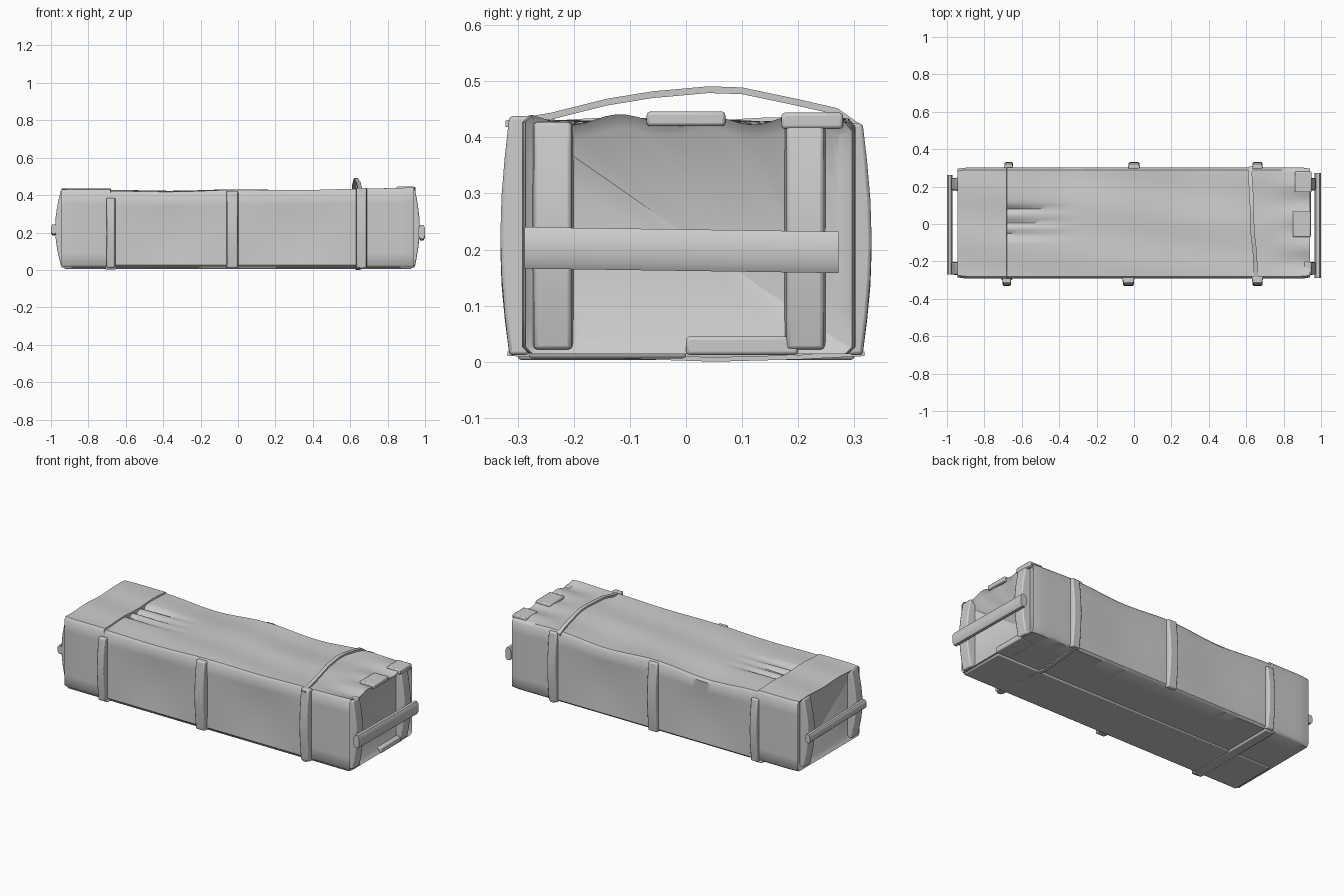
import bpy, bmesh, math
from math import sin, cos, pi, exp

if "Cube" in bpy.data.objects:
    bpy.data.objects.remove(bpy.data.objects["Cube"])


def loft(name, rings, inset=0.0, angle=40, bevel=0.0):
    """Skin a list of equal-length closed rings and cap both ends."""
    bm = bmesh.new()
    loops = [[bm.verts.new(p) for p in ring] for ring in rings]
    n = len(loops[0])
    for a, b in zip(loops, loops[1:]):
        for i in range(n):
            j = (i + 1) % n
            bm.faces.new((a[i], a[j], b[j], b[i]))
    caps = [bm.faces.new(loops[0][::-1]), bm.faces.new(loops[-1])]
    bmesh.ops.recalc_face_normals(bm, faces=bm.faces)
    if inset:
        bmesh.ops.inset_individual(bm, faces=caps, thickness=inset, depth=0)
        for f, d in zip(caps, (1, -1)):
            for v in f.verts:
                v.co.x += d * 0.02
    mesh = bpy.data.meshes.new(name)
    bm.to_mesh(mesh)
    bm.free()
    ob = bpy.data.objects.new(name, mesh)
    bpy.context.collection.objects.link(ob)
    if bevel:
        m = ob.modifiers.new("soft_edges", 'BEVEL')
        m.width = bevel
        m.segments = 2
    bpy.ops.object.select_all(action='DESELECT')
    ob.select_set(True)
    bpy.context.view_layer.objects.active = ob
    bpy.ops.object.shade_smooth_by_angle(angle=math.radians(angle))
    return ob


def bump(v, centre, width):
    return exp(-((v - centre) / width) ** 2)


# Wrapped body: cross-sections along x, sagging between the battens
def sag(x):
    return sin(pi * (x + 0.68) / 0.67) ** 2 if -0.68 < x < 0.66 else 0.0


def top_z(x, y):
    z = 0.428 + 0.005 * x
    z -= sag(x) * (0.006 + 0.014 * max(0, y / 0.3))
    z += 0.003 * sin(22 * y + 3 * x)
    if x < -0.68:                                   # folded flap
        z += 0.008
    elif x < -0.3:                                  # pleats under the flap
        fade = (-0.3 - x) / 0.38
        z -= 0.022 * fade * sum(bump(y, c, 0.016) for c in (0.08, 0.01, -0.06))
    if x > 0.7:                                     # gathered end
        z += 0.008 * sin(38 * y) * (x - 0.7) / 0.24
    return z


def body_ring(x):
    end = max(0, abs(x) - 0.9) * 0.15
    s = 0.010 * sag(x)
    yf, yb = -0.292 + end, 0.302 - end
    ring = []
    for i in range(31):
        y = yf + 0.012 + (yb - yf - 0.024) * i / 30
        ring.append((x, y, top_z(x, y)))
    zb, zf = top_z(x, yb), top_z(x, yf)
    for i in range(7):
        t = i / 6
        ring.append((x, yb - s * sin(pi * t), zb - 0.014 - (zb - 0.04) * t))
    for i in range(7):
        ring.append((x, yb - 0.012 - (yb - yf - 0.024) * i / 6, 0.014))
    for i in range(7):
        t = i / 6
        ring.append((x, yf + s * sin(pi * t), 0.026 + (zf - 0.04) * t))
    return ring


xs = [-0.945 + 1.885 * i / 60 for i in range(61)] + [-0.681, -0.679]
loft("wrapped_body", [body_ring(x) for x in sorted(xs)], inset=0.025, angle=45)


# Upright bowed battens on the long sides
def side_batten(name, x, side, width, z0, z1):
    base = 0.28 if side < 0 else 0.29
    rings = []
    for i in range(7):
        t = i / 6
        out = 0.315 + 0.016 * sin(pi * t)
        z = z0 + (z1 - z0) * t
        w = width / 2
        rings.append([(x - w, side * base, z), (x + w, side * base, z),
                      (x + w * 0.85, side * out, z), (x - w * 0.85, side * out, z)])
    loft(name, rings, bevel=0.006)


for label, xf, xb, w, top in (("left", -0.68, -0.67, 0.05, 0.385),
                              ("middle", -0.03, 0.0, 0.066, 0.42),
                              ("right", 0.66, 0.66, 0.06, 0.438)):
    side_batten("front_batten_" + label, xf, -1, w, 0.012, top)
    side_batten("back_batten_" + label, xb, 1, w, 0.012, min(top, 0.425))


# Bowed end posts carrying the handles
def end_post(name, side, y0, y1, peak):
    rings = []
    for i in range(9):
        t = i / 8
        out = 0.947 + (peak - 0.947) * sin(pi * t)
        z = 0.022 + 0.405 * t
        rings.append([(side * 0.91, y0, z), (side * 0.91, y1, z),
                      (side * out, y1 - 0.005, z), (side * out, y0 + 0.005, z)])
    loft(name, rings, bevel=0.006)


for end, side, peak in (("right", 1, 0.972), ("left", -1, 0.978)):
    end_post(end + "_post_front", side, -0.275, -0.2, peak)
    end_post(end + "_post_back", side, 0.175, 0.25, peak)


# Handle bars across both ends
def handle(name, x0, x1, y0, y1, z0, z1):
    rings = []
    for y, dz in ((y0, 0.004), ((y0 + y1) / 2, 0.0), (y1, -0.004)):
        cx, cz = (x0 + x1) / 2, (z0 + z1) / 2
        rx, rz = (x1 - x0) / 2, (z1 - z0) / 2 - 0.004
        rings.append([(cx + rx * a, y, cz + dz + rz * b) for a, b in
                      ((-1, -0.6), (-0.5, -1), (0.5, -1), (1, -0.6),
                       (1, 0.6), (0.5, 1), (-0.5, 1), (-1, 0.6))])
    loft(name, rings, angle=50)


handle("right_handle", 0.965, 1.0, -0.288, 0.272, 0.158, 0.24)
handle("left_handle", -1.0, -0.97, -0.27, 0.262, 0.185, 0.243)


# Thin ties along a path of (x, y, z) points
def tie(name, path, width, thick):
    loft(name, [[(x - width / 2, y, z - thick), (x + width / 2, y, z - thick),
                 (x + width / 2, y, z), (x - width / 2, y, z)] for x, y, z in path])


tie("top_tie", [(0.655, -0.322, 0.43), (0.65, -0.24, 0.444), (0.645, -0.14, 0.469),
                (0.635, -0.06, 0.482), (0.63, 0.04, 0.491), (0.63, 0.1, 0.489),
                (0.625, 0.2, 0.468), (0.62, 0.27, 0.452), (0.625, 0.308, 0.425)],
    0.022, 0.012)
tie("bottom_tie", [(0.66, -0.318, 0.018), (0.65, -0.1, 0.013), (0.64, 0.05, 0.008),
                   (0.65, 0.2, 0.012), (0.66, 0.318, 0.018)], 0.022, 0.008)


# Overlapping cloth flaps at the ends and underneath
def patch(name, x0, x1, y0, y1, z0, z1):
    loft(name, [[(x, y0, z0), (x, y1, z0), (x, y1, z1), (x, y0, z1)]
                for x in (x0, (x0 + x1) / 2, x1)], bevel=0.006)


patch("end_flap_front", 0.85, 0.945, -0.07, 0.07, 0.42, 0.446)
patch("end_flap_back", 0.86, 0.95, 0.17, 0.28, 0.415, 0.444)
patch("end_flap_low", 0.85, 0.945, 0.0, 0.2, 0.012, 0.045)
patch("bottom_seam", -0.93, 0.93, -0.28, 0.0, 0.006, 0.02)
patch("bottom_strip_left", -0.71, -0.65, -0.3, 0.3, 0.003, 0.018)
